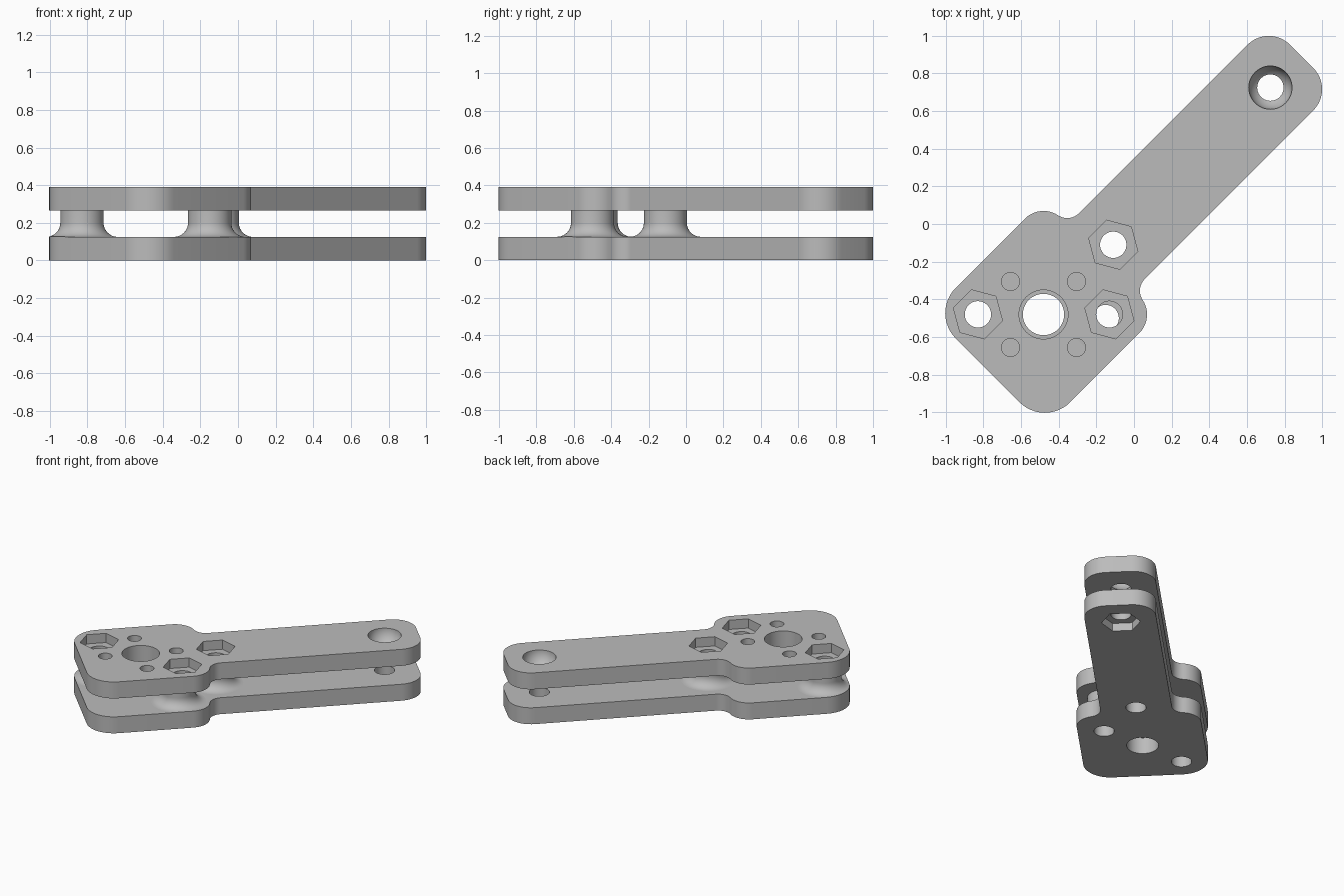
import bpy, bmesh
from math import sin, cos, pi, radians, sqrt
from mathutils import Matrix

cube = bpy.data.objects.get("Cube")
if cube:
    bpy.data.objects.remove(cube, do_unlink=True)

grey = bpy.data.materials.new("plain grey")
grey.use_nodes = True
COLOUR = (0.5, 0.5, 0.5, 1)
grey.diffuse_color = COLOUR
grey.node_tree.nodes["Principled BSDF"].inputs["Base Color"].default_value = COLOUR

T = 0.125              # plate thickness
GAP_TOP, TOP = 0.265, 0.39
TURN = Matrix.Rotation(radians(45), 4, 'Z')   # the arm runs along the diagonal


def make(name, bm):
    bmesh.ops.recalc_face_normals(bm, faces=bm.faces)
    bmesh.ops.transform(bm, matrix=TURN, verts=bm.verts)
    me = bpy.data.meshes.new(name)
    bm.to_mesh(me)
    bm.free()
    me.materials.append(grey)
    ob = bpy.data.objects.new(name, me)
    bpy.context.collection.objects.link(ob)
    return ob


def prism(name, pts, z0, z1):
    bm = bmesh.new()
    face = bm.faces.new([bm.verts.new((x, y, z0)) for x, y in pts])
    out = bmesh.ops.extrude_face_region(bm, geom=[face])
    top = [v for v in out["geom"] if isinstance(v, bmesh.types.BMVert)]
    bmesh.ops.translate(bm, vec=(0, 0, z1 - z0), verts=top)
    return make(name, bm)


def lathe(name, centre, profile, sides=48):
    # Closed solid of revolution from (radius, z) pairs
    bm = bmesh.new()
    rings = [[bm.verts.new((centre[0] + r * cos(2 * pi * i / sides),
                            centre[1] + r * sin(2 * pi * i / sides), z))
              for i in range(sides)] for r, z in profile]
    for a, b in zip(rings, rings[1:]):
        for i in range(sides):
            j = (i + 1) % sides
            bm.faces.new((a[i], a[j], b[j], b[i]))
    bm.faces.new(rings[0])
    bm.faces.new(rings[-1])
    return make(name, bm)


def arc(cx, cy, r, a0, a1, n=12):
    angles = [radians(a0 + (a1 - a0) * i / n) for i in range(n + 1)]
    return [(cx + r * cos(a), cy + r * sin(a)) for a in angles]


def boolean(ob, cutter, operation='DIFFERENCE'):
    mod = ob.modifiers.new("cut", 'BOOLEAN')
    mod.operation, mod.solver, mod.object = operation, 'EXACT', cutter
    bpy.context.view_layer.update()
    mesh = bpy.data.meshes.new_from_object(
        ob.evaluated_get(bpy.context.evaluated_depsgraph_get()))
    ob.modifiers.clear()
    ob.data = mesh
    bpy.data.objects.remove(cutter, do_unlink=True)


def drill(ob, centre, r, z0=-0.1, z1=0.5):
    boolean(ob, lathe("cutter", centre, [(r, z0), (r, z1)]))


def hex_pocket(ob, centre, first, z0, z1):
    pts = arc(*centre, 0.135, first, first + 300, 5)
    boolean(ob, prism("cutter", pts, z0, z1))


# Outline: rounded arm end, S-shaped shoulder, rounded square head, mirrored
half = (arc(1.26 - 0.16, 0.247 - 0.16, 0.16, 0, 90)
        + arc(-0.165, 0.337, 0.09, 270, 191.8)
        + arc(-0.39, 0.29, 0.14, 11.8, 90)[1:]
        + arc(-1.10 + 0.19, 0.43 - 0.19, 0.19, 90, 180))
outline = half + [(x, -y) for x, y in reversed(half)]

# Hole positions along and across the arm
HUB, TIP = (-0.68, 0), (1.025, 0)
LEFT, MIDDLE = (-0.926, 0.247), (-0.156, 0)
RIGHT_UPPER, RIGHT_LOWER = (-0.432, -0.247), (-0.46, -0.247)
BOLT = 0.07

# Upper plate: nut pockets, hub hole, small screw holes, rounded screw seat
upper = prism("upper_plate", outline, GAP_TOP, TOP)
drill(upper, HUB, 0.13)
for c in (LEFT, MIDDLE, RIGHT_UPPER):
    drill(upper, c, BOLT)
    hex_pocket(upper, c, 0, TOP - 0.07, TOP + 0.1)
for dx, dy in ((1, 0), (-1, 0), (0, 1), (0, -1)):
    drill(upper, (HUB[0] + 0.248 * dx, HUB[1] + 0.248 * dy), 0.048)
drill(upper, TIP, BOLT)
R = 0.115
bowl = [(R * cos(a), TOP - R * sin(a)) for a in (radians(5.5 * i) for i in range(11))]
boolean(upper, lathe("cutter", TIP, [(R, TOP + 0.1)] + bowl))

# Lower plate: bolt holes and a nut pocket underneath the tip
lower = prism("lower_plate", outline, 0, T)
drill(lower, HUB, 0.11)
for c in (LEFT, MIDDLE, RIGHT_LOWER, TIP):
    drill(lower, c, BOLT)
hex_pocket(lower, TIP, 30, -0.1, 0.06)

# Flared spacers between the plates, trimmed to the outline
F = 0.075
flare = [(R + F - F * cos(a), T + F - F * sin(a))
         for a in (radians(90 - 9 * i) for i in range(11))]
parts = [upper, lower]
for name, c in (("left", LEFT), ("middle", MIDDLE), ("right", RIGHT_LOWER)):
    spacer = lathe(name + "_spacer", c, flare + [(R, GAP_TOP)])
    boolean(spacer, prism("cutter", outline, -0.2, 0.6), 'INTERSECT')
    drill(spacer, c, BOLT)
    parts.append(spacer)

# Smooth curved walls, keep edges crisp
bpy.ops.object.select_all(action='DESELECT')
for ob in parts:
    ob.select_set(True)
bpy.context.view_layer.objects.active = upper
bpy.ops.object.shade_smooth_by_angle(angle=radians(30))
